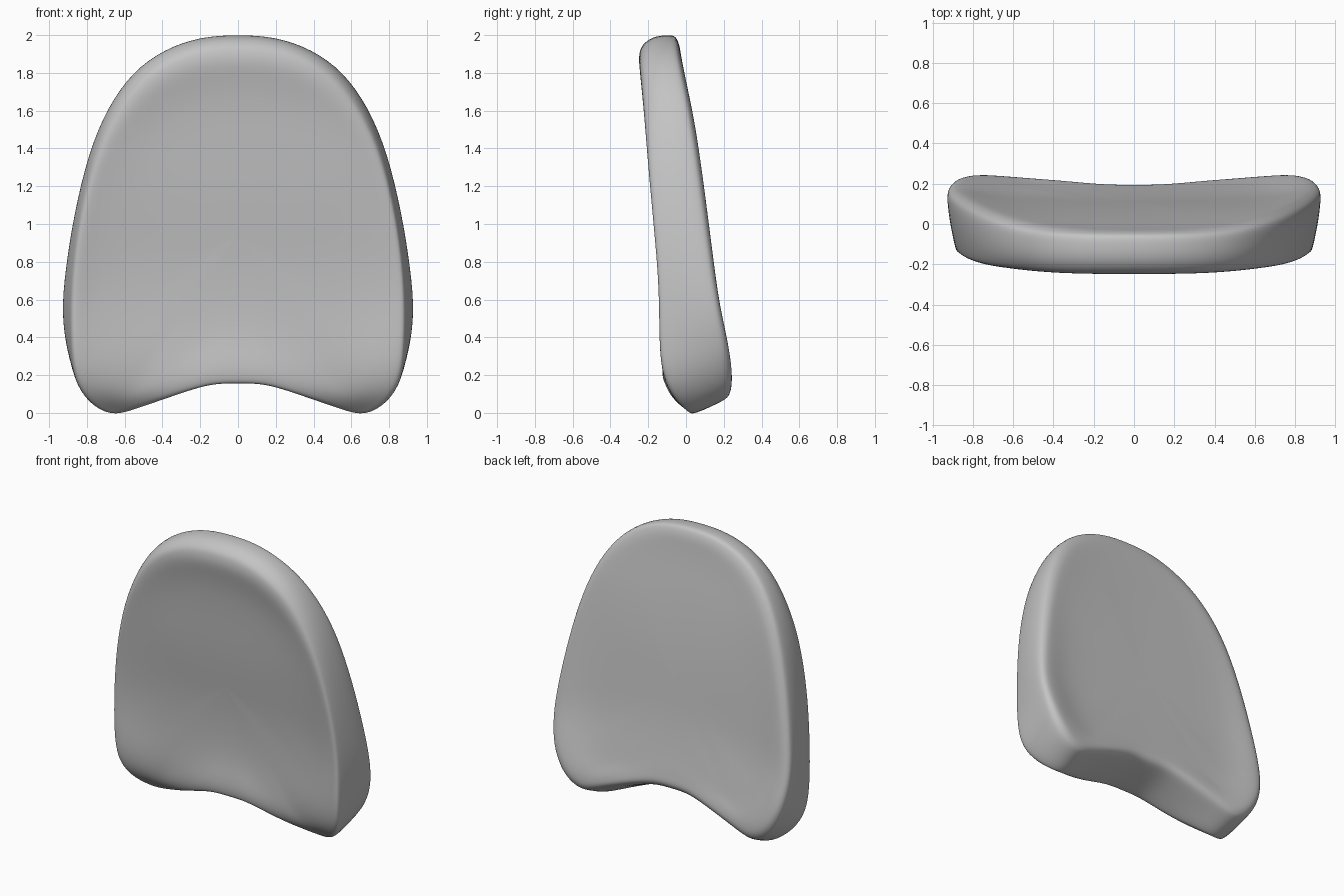
import bpy
import bmesh

cube = bpy.data.objects.get("Cube")
if cube:
    bpy.data.objects.remove(cube, do_unlink=True)

# Half outline of the pad (x, z), from top centre round to the bottom notch
HALF = [(0, 2.003), (.2, 1.992), (.39, 1.926), (.555, 1.81), (.69, 1.622), (.792, 1.38),
        (.872, 1.05), (.919, .75), (.936, .52), (.917, .3), (.877, .15), (.8, .03),
        (.68, -.038), (.57, -.006), (.4, .053), (.2, .122), (.1, .138), (0, .138)]
OUTLINE = HALF + [(-x, z) for x, z in HALF[-2:0:-1]]

# Depth of the front and back rims by height (z, y)
FRONT = [(0, .03), (.04, -.045), (.1, -.095), (.2, -.13), (.3, -.143), (.6, -.143),
         (.8, -.153), (1.2, -.193), (1.6, -.224), (1.85, -.25), (2, -.25)]
BACK = [(0, .255), (.2, .257), (.4, .22), (.6, .174), (1.12, .108),
        (1.5, .056), (1.75, .003), (1.9, -.028), (2, -.038)]

# Rings from front centre, over the rim, to back centre:
# scale at the bottom, sides, shoulders and top, then depth and dish
LEVELS = (.17, .4, 1.25, 1.85)
RINGS = [((.04,) * 4, 0, 1), ((.25,) * 4, 0, 1), ((.5,) * 4, 0, .97),
         ((.68, .68, .68, .67), 0, .83), ((.81, .82, .83, .77), 0, .45),
         ((.9, .88, .9, .83), 0, .12), ((.96, .92, .94, .875), 0, 0),
         ((.98, .939, .96, .915), .02, 0), ((.989, .947, .971, .948), .07, 0),
         ((.995, .962, .986, .98), .25, 0), ((.998, .978, .995, .995), .45, 0),
         ((1, .99, 1, 1), .65, 0), ((1, 1, .995, 1), .88, 0),
         ((.985, .99, .972, .98), .95, 0), ((.96, .962, .93, .94), 1, 0),
         ((.88,) * 4, 1, .12), ((.76,) * 4, 1, .6), ((.6,) * 4, 1, .9),
         ((.3,) * 4, 1, 1), ((.04,) * 4, 1, 1)]
MID_Z = .95


def clamp(v):
    return max(0.0, min(1.0, v))


def along(table, z):
    z = max(table[0][0], min(table[-1][0], z))
    for (z0, y0), (z1, y1) in zip(table, table[1:]):
        if z <= z1:
            return y0 + (y1 - y0) * (z - z0) / (z1 - z0)


def place(x, z, scales, depth, dish):
    """Point on the pad for an outline point on one ring."""
    scale = along(list(zip(LEVELS, scales)), z)
    x, z = x * scale, MID_Z + (z - MID_Z) * scale
    low = clamp((1.2 - z) / 1.0)
    front = along(FRONT, z) + dish * (.022 + .022 * low)
    # underside slants up toward the back
    z += .11 * depth * clamp((.65 - z) / .45) * clamp((scale - .5) / .4)
    # back rim is lower at the centre, where it runs into the hollow
    sag = .045 * low * clamp(1 - (x / .82) ** 2)
    back = along(BACK, z) - (1 - dish) * sag - dish * (.015 + .033 * low)
    return x, front + (back - front) * depth, z


bm = bmesh.new()
loops = [[bm.verts.new(place(x, z, *ring)) for x, z in OUTLINE] for ring in RINGS]
n = len(OUTLINE)
for a, b in zip(loops, loops[1:]):
    for i in range(n):
        j = (i + 1) % n
        bm.faces.new((a[i], a[j], b[j], b[i]))
bm.faces.new(loops[0])
bm.faces.new(loops[-1])
bmesh.ops.recalc_face_normals(bm, faces=bm.faces)
for face in bm.faces:
    face.smooth = True
mesh = bpy.data.meshes.new("backrest_pad")
bm.to_mesh(mesh)
bm.free()

pad = bpy.data.objects.new("backrest_pad", mesh)
bpy.context.collection.objects.link(pad)
sub = pad.modifiers.new("soft_surface", "SUBSURF")
sub.levels = sub.render_levels = 2

# Plain grey upholstery
grey = bpy.data.materials.new("light_grey")
grey.use_nodes = True
colour = (.55, .55, .55, 1)
grey.diffuse_color = colour
shader = next(nd for nd in grey.node_tree.nodes if nd.type == "BSDF_PRINCIPLED")
shader.inputs["Base Color"].default_value = colour
mesh.materials.append(grey)
